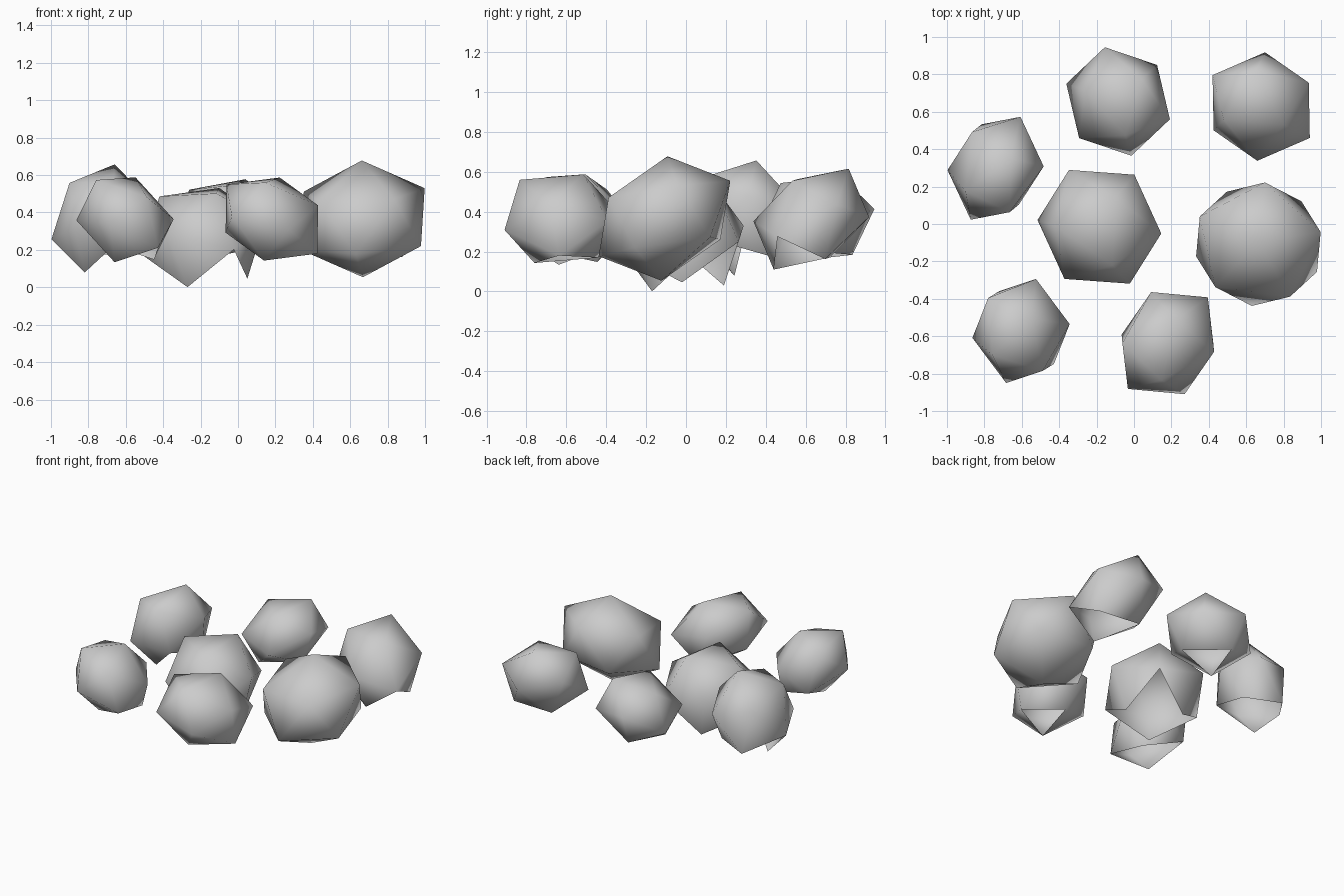
import bpy, bmesh
from mathutils import Matrix, Vector

if "Cube" in bpy.data.objects:
    bpy.data.objects.remove(bpy.data.objects["Cube"])


def boulder(name, centre, tri, open_faces):
    """Icosahedron placed by its centre and the three corners of one face
    (offsets from the centre); the lowest faces are left open underneath."""
    bm = bmesh.new()
    bmesh.ops.create_icosphere(bm, subdivisions=1, radius=1)
    bm.faces.ensure_lookup_table()
    ref = Matrix([v.co for v in bm.faces[0].verts]).transposed()
    fit = Matrix([Vector(p) for p in tri]).transposed() @ ref.inverted()
    for v in bm.verts:
        v.co = fit @ v.co
    bmesh.ops.recalc_face_normals(bm, faces=bm.faces[:])
    low = sorted(bm.faces, key=lambda f: f.calc_center_median().z)[:open_faces]
    if low:
        bmesh.ops.delete(bm, geom=low, context='FACES')
    for f in bm.faces:
        f.smooth = True
    me = bpy.data.meshes.new(name)
    bm.to_mesh(me)
    bm.free()
    ob = bpy.data.objects.new(name, me)
    ob.location = centre
    bpy.context.collection.objects.link(ob)


# middle boulder, with three points hanging below
boulder("boulder_middle", (-.185, -.015, .266),
        [(.235, -.005, -.22), (-.085, -.155, -.265), (-.07, .205, -.236)], 4)
# large boulder on the right
boulder("boulder_right", (.665, -.108, .366),
        [(-.003, .015, .312), (.333, .065, .164), (.035, .33, .189)], 0)
# back row
boulder("boulder_back_right", (.68, .628, .363),
        [(.26, -.168, -.088), (.2, .07, -.2), (.03, -.188, -.253)], 2)
boulder("boulder_back", (-.085, .655, .364),
        [(.125, .12, .214), (-.175, .058, .158), (.04, -.18, .18)], 1)
# left side
boulder("boulder_left", (-.74, .298, .368),
        [(.08, .055, .289), (.257, .01, .11), (.133, .275, .05)], 3)
# front row
boulder("boulder_front_left", (-.604, -.572, .361),
        [(.056, .067, .227), (.26, .037, .003), (.08, .278, .02)], 2)
boulder("boulder_front", (.181, -.637, .365),
        [(.042, .123, .222), (-.243, 0, .185), (-.035, -.197, .195)], 1)
